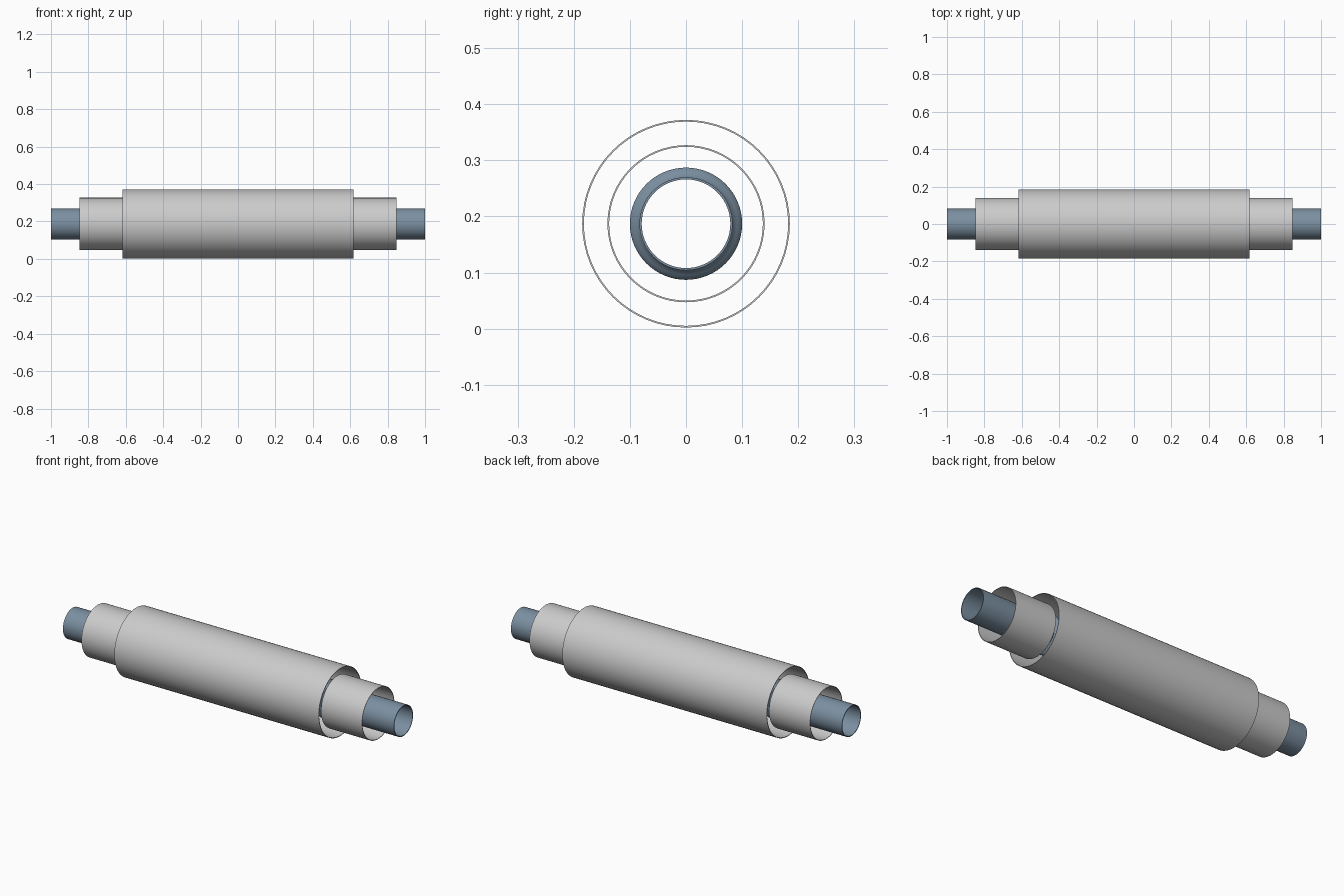
import bpy, bmesh, math

if "Cube" in bpy.data.objects:
    bpy.data.objects.remove(bpy.data.objects["Cube"])

CZ = 0.187      # height of the common axis
SEG = 64

blue = bpy.data.materials.new("steel_blue")
blue.diffuse_color = (0.2, 0.28, 0.36, 1)
blue.use_nodes = True
blue.node_tree.nodes["Principled BSDF"].inputs["Base Color"].default_value = blue.diffuse_color


def lathe(name, outline, mat=None):
    """Revolve a closed (x, radius) outline around the x axis."""
    bm = bmesh.new()
    rings = []
    for i in range(SEG):
        a = 2 * math.pi * i / SEG
        rings.append([bm.verts.new((x, r * math.sin(a), r * math.cos(a) + CZ))
                      for x, r in outline])
    n = len(outline)
    for i in range(SEG):
        p, q = rings[i], rings[(i + 1) % SEG]
        for j in range(n):
            k = (j + 1) % n
            bm.faces.new((p[j], p[k], q[k], q[j]))
    bmesh.ops.recalc_face_normals(bm, faces=bm.faces)
    me = bpy.data.meshes.new(name)
    bm.to_mesh(me)
    bm.free()
    ob = bpy.data.objects.new(name, me)
    bpy.context.collection.objects.link(ob)
    if mat:
        me.materials.append(mat)
    bpy.ops.object.select_all(action='DESELECT')
    ob.select_set(True)
    bpy.context.view_layer.objects.active = ob
    bpy.ops.object.shade_smooth_by_angle(angle=math.radians(40))
    return ob


def tube(name, x0, x1, r, wall, mat=None):
    return lathe(name, [(x0, r), (x1, r), (x1, r - wall), (x0, r - wall)], mat)


# outer cover and the two end sleeves
tube("outer_shroud", -0.618, 0.618, 0.185, 0.003)
for side, s in (("left", -1), ("right", 1)):
    a, b = sorted((s * 0.60, s * 0.848))
    tube(side + "_sleeve", a, b, 0.14, 0.003)
    # straight pipe end
    a, b = sorted((s * 0.60, s * 1.0))
    tube(side + "_pipe", a, b, 0.083, 0.004, blue)

# corrugated bellows joining the pipe ends
waves, steps = 30, 8
profile = []
for i in range(waves * steps + 1):
    x = -0.6 + 1.2 * i / (waves * steps)
    profile.append((x, 0.0915 - 0.0085 * math.cos(2 * math.pi * i / steps)))
outline = profile + [(x, r - 0.004) for x, r in reversed(profile)]
lathe("bellows", outline, blue)
